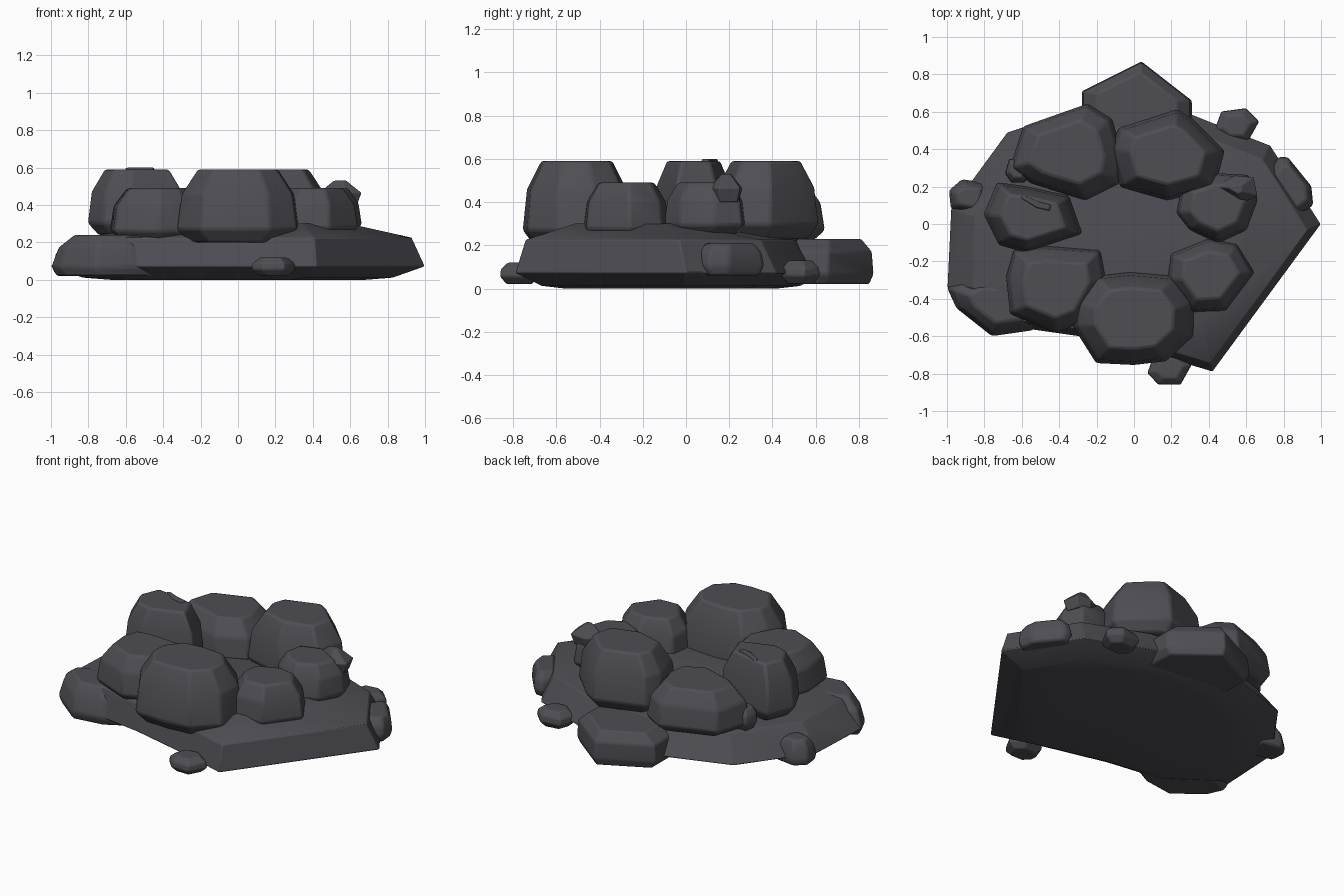
import bpy
import bmesh
from mathutils import Vector

default_cube = bpy.data.objects.get("Cube")
if default_cube:
    bpy.data.objects.remove(default_cube, do_unlink=True)

# One dark slate colour for every stone
stone = bpy.data.materials.new("dark slate stone")
stone.use_nodes = True
colour = (0.075, 0.075, 0.088, 1)
stone.diffuse_color = colour
shader = stone.node_tree.nodes["Principled BSDF"]
shader.inputs["Base Color"].default_value = colour
shader.inputs["Roughness"].default_value = 0.9

# Profiles: (height fraction, outline scale) from the bottom to the top
BOULDER = [(0, .8), (.18, 1.02), (.66, .94), (1, .67)]
LOW_ROCK = [(0, .86), (.3, 1), (.7, .93), (1, .7)]
SLOPED = [(0, .9), (.22, 1.01), (.7, .87), (1, .58)]
PEBBLE = [(0, .65), (.35, 1), (.7, .95), (1, .6)]


def make_rock(name, outline, bottom, top, profile, bevel=.013, shift=(0, 0)):
    """Loft one plan outline through a height profile and soften the edges."""
    points = [Vector(p) for p in outline]
    low = Vector((min(p.x for p in points), min(p.y for p in points)))
    high = Vector((max(p.x for p in points), max(p.y for p in points)))
    centre = (low + high) / 2
    bm = bmesh.new()
    rings = []
    for fraction, scale in profile:
        z = bottom + (top - bottom) * fraction
        # Only the upper rings lean sideways
        lean = Vector(shift) * max(0, 1 - scale) * (fraction > .5)
        ring = []
        for p in points:
            q = centre + (p - centre) * scale + lean
            ring.append(bm.verts.new((q.x, q.y, z)))
        rings.append(ring)
    count = len(points)
    for below, above in zip(rings, rings[1:]):
        for i in range(count):
            j = (i + 1) % count
            bm.faces.new((below[i], below[j], above[j], above[i]))
    bm.faces.new(rings[0])
    bm.faces.new(rings[-1])
    bmesh.ops.recalc_face_normals(bm, faces=bm.faces)
    mesh = bpy.data.meshes.new(name)
    bm.to_mesh(mesh)
    bm.free()
    mesh.materials.append(stone)
    rock = bpy.data.objects.new(name, mesh)
    bpy.context.collection.objects.link(rock)
    soften = rock.modifiers.new("worn edges", "BEVEL")
    soften.width = bevel
    soften.segments = 2
    soften.limit_method = "ANGLE"
    soften.angle_limit = 0.4
    bpy.ops.object.select_all(action="DESELECT")
    rock.select_set(True)
    bpy.context.view_layer.objects.active = rock
    bpy.ops.object.shade_smooth_by_angle(angle=0.45)


def make_pebble(name, x, y, half_x, half_y, bottom, top):
    """Small stone on a six-sided uneven plan."""
    plan = [(-1, -.3), (-.5, -1), (.5, -1), (1, .2), (.4, 1), (-.7, .8)]
    outline = [(x + a * half_x, y + b * half_y) for a, b in plan]
    make_rock(name, outline, bottom, top, PEBBLE, .008)


# Broad base slab, undercut below its rim and rising to the middle
make_rock("base_slab", [
    (1, 0), (.42, -.79), (.15, -.71), (-.3, -.6), (-.72, -.54), (-1, -.34),
    (-.98, .08), (-.68, .49), (-.2, .65), (.3, .59), (.73, .42)],
    0, .3, [(0, .68), (.04, .83), (.24, 1), (.75, .9), (1, .42)],
    .006, (.3, -.25))

# Ring of boulders
make_rock("front_boulder", [
    (-.32, -.55), (-.2, -.74), (0, -.75), (.17, -.73), (.31, -.6),
    (.32, -.42), (.21, -.28), (-.02, -.26), (-.2, -.28), (-.31, -.42)],
    .2, .59, BOULDER)
make_rock("front_right_boulder", [
    (-.68, -.28), (-.64, -.14), (-.5, -.12), (-.18, -.14), (-.15, -.3),
    (-.27, -.52), (-.42, -.58), (-.66, -.48)], .21, .49, BOULDER)
make_rock("right_boulder", [
    (-.8, .05), (-.73, .22), (-.58, .2), (-.35, .15), (-.28, -.05),
    (-.58, -.15), (-.72, -.11)], .24, .59, BOULDER)
make_rock("back_right_boulder", [
    (-.66, .3), (-.59, .52), (-.25, .64), (-.12, .56), (-.06, .36),
    (-.08, .22), (-.26, .13), (-.55, .22)], .22, .49, BOULDER)
make_rock("back_left_boulder", [
    (-.12, .4), (-.08, .51), (.23, .61), (.31, .56), (.48, .39),
    (.43, .2), (.18, .13), (-.07, .2)], .23, .59, BOULDER)
make_rock("left_boulder", [
    (.23, .06), (.26, .21), (.43, .27), (.61, .26), (.66, .13),
    (.6, -.03), (.45, -.1), (.3, -.03)], .25, .49, BOULDER)
make_rock("front_left_boulder", [
    (.18, -.3), (.2, -.16), (.4, -.08), (.55, -.11), (.64, -.26),
    (.49, -.46), (.3, -.47)], .23, .49, BOULDER)

# Low rocks set against the rim of the slab
make_rock("back_rim_rock", [
    (-.28, .46), (-.28, .71), (.04, .87), (.31, .66), (.31, .46)],
    .02, .23, [(0, .9), (.22, 1), (.72, .96), (1, .72)], .01)
make_rock("front_right_rim_rock", [
    (-1, -.34), (-.95, -.45), (-.76, -.6), (-.55, -.57), (-.42, -.5),
    (-.42, -.34), (-.6, -.27), (-.9, -.28)], .02, .24, SLOPED)
make_rock("left_rim_rock", [
    (.72, .28), (.77, .36), (.82, .36), (.95, .2), (.96, .1), (.88, .04)],
    .06, .21, LOW_ROCK)
make_rock("right_rim_rock", [
    (-.98, .08), (-.99, .18), (-.92, .24), (-.78, .22), (-.78, .04)],
    .03, .18, SLOPED)

# Chipped ridge across one boulder and a pointed shard on another
make_rock("right_boulder_ridge", [
    (-.63, .15), (-.6, .16), (-.5, .12), (-.42, .1), (-.43, .06),
    (-.52, .08)], .5, .6, LOW_ROCK, .005)
make_rock("left_boulder_shard", [
    (.43, .2), (.54, .26), (.64, .25), (.66, .15), (.58, .11)],
    .4, .53, [(0, .8), (.5, 1), (1, .3)], .004)

# Loose pebbles
make_pebble("front_pebble", .19, -.77, .12, .09, .02, .12)
make_pebble("back_left_pebble", .55, .53, .12, .09, .02, .13)
make_pebble("back_right_pebble", -.62, .29, .07, .07, .22, .36)
